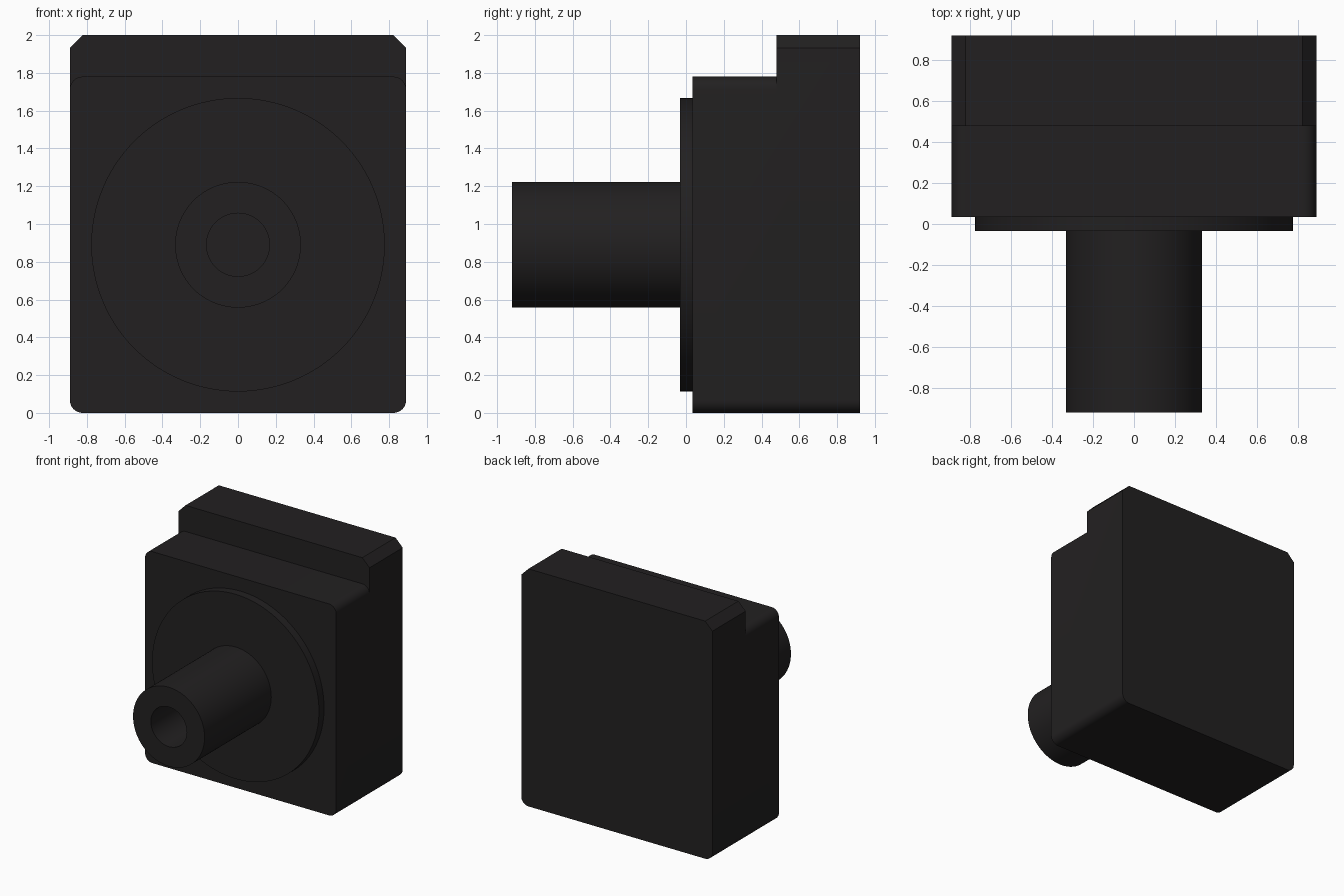
import bpy, bmesh
from math import sin, cos, pi, radians
from mathutils import Matrix, Vector

if "Cube" in bpy.data.objects:
    bpy.data.objects.remove(bpy.data.objects["Cube"])

AXIS_Z = 0.89     # height of the shaft axis
W = 0.89          # half width of the housing
R = 0.067         # corner radius
STEP_Z = 1.78     # height of the lower front step

dark = bpy.data.materials.new("dark_plastic")
dark.diffuse_color = (0.016, 0.0145, 0.015, 1)
dark.use_nodes = True
dark.node_tree.nodes["Principled BSDF"].inputs["Base Color"].default_value = dark.diffuse_color


def finish(name, bm):
    bmesh.ops.recalc_face_normals(bm, faces=bm.faces[:])
    me = bpy.data.meshes.new(name)
    bm.to_mesh(me)
    bm.free()
    ob = bpy.data.objects.new(name, me)
    bpy.context.collection.objects.link(ob)
    me.materials.append(dark)
    return ob


def smooth(ob):
    bpy.ops.object.select_all(action='DESELECT')
    ob.select_set(True)
    bpy.context.view_layer.objects.active = ob
    bpy.ops.object.shade_smooth_by_angle(angle=radians(30))


def arc(cx, cz, r, a0, a1, n=8):
    return [(cx + r * cos(radians(a0 + (a1 - a0) * i / n)),
             cz + r * sin(radians(a0 + (a1 - a0) * i / n))) for i in range(n + 1)]


def mirrored(half):
    return half + [(-x, z) for x, z in reversed(half)]


def prism(name, outline, y0, y1):
    bm = bmesh.new()
    face = bm.faces.new([bm.verts.new((x, y0, z)) for x, z in outline])
    ext = bmesh.ops.extrude_face_region(bm, geom=[face])
    moved = [v for v in ext["geom"] if isinstance(v, bmesh.types.BMVert)]
    bmesh.ops.translate(bm, verts=moved, vec=(0, y1 - y0, 0))
    return finish(name, bm)


def lathe(name, profile, steps=96):
    # profile of (radius, y) spun around the shaft axis
    bm = bmesh.new()
    vs = [bm.verts.new((r, y, AXIS_Z)) for r, y in profile]
    es = [bm.edges.new(p) for p in zip(vs, vs[1:])]
    bmesh.ops.spin(bm, geom=vs + es, cent=(0, 0, AXIS_Z), axis=(0, 1, 0),
                   angle=2 * pi, steps=steps)
    bmesh.ops.remove_doubles(bm, verts=bm.verts[:], dist=1e-4)
    ob = finish(name, bm)
    smooth(ob)
    return ob


# Housing: rounded bottom corners, chamfered top corners
housing = prism("housing", mirrored(
    arc(W - R, R, R, -90, 0) + [(W, 2 - R), (W - R, 2)]), 0.035, 0.92)

# Cut away the top front, leaving a lower step with rounded corners
cutter = prism("step_cutter", mirrored(
    [(1.2, 2.3), (1.2, STEP_Z - R)] + arc(W - R, STEP_Z - R, R, 0, 90)), -0.2, 0.478)
mod = housing.modifiers.new("step", 'BOOLEAN')
mod.operation = 'DIFFERENCE'
mod.solver = 'EXACT'
mod.object = cutter
bpy.context.view_layer.objects.active = housing
bpy.ops.object.modifier_apply(modifier=mod.name)
bpy.data.objects.remove(cutter)
smooth(housing)

# Round flange on the front face
lathe("flange", [(0, -0.033), (0.777, -0.033), (0.777, 0.05), (0, 0.05)], 128)

# Hollow shaft
lathe("shaft", [(0, -0.04), (0.167, -0.04), (0.167, -0.92), (0.333, -0.92),
                (0.333, -0.02), (0, -0.02)])
